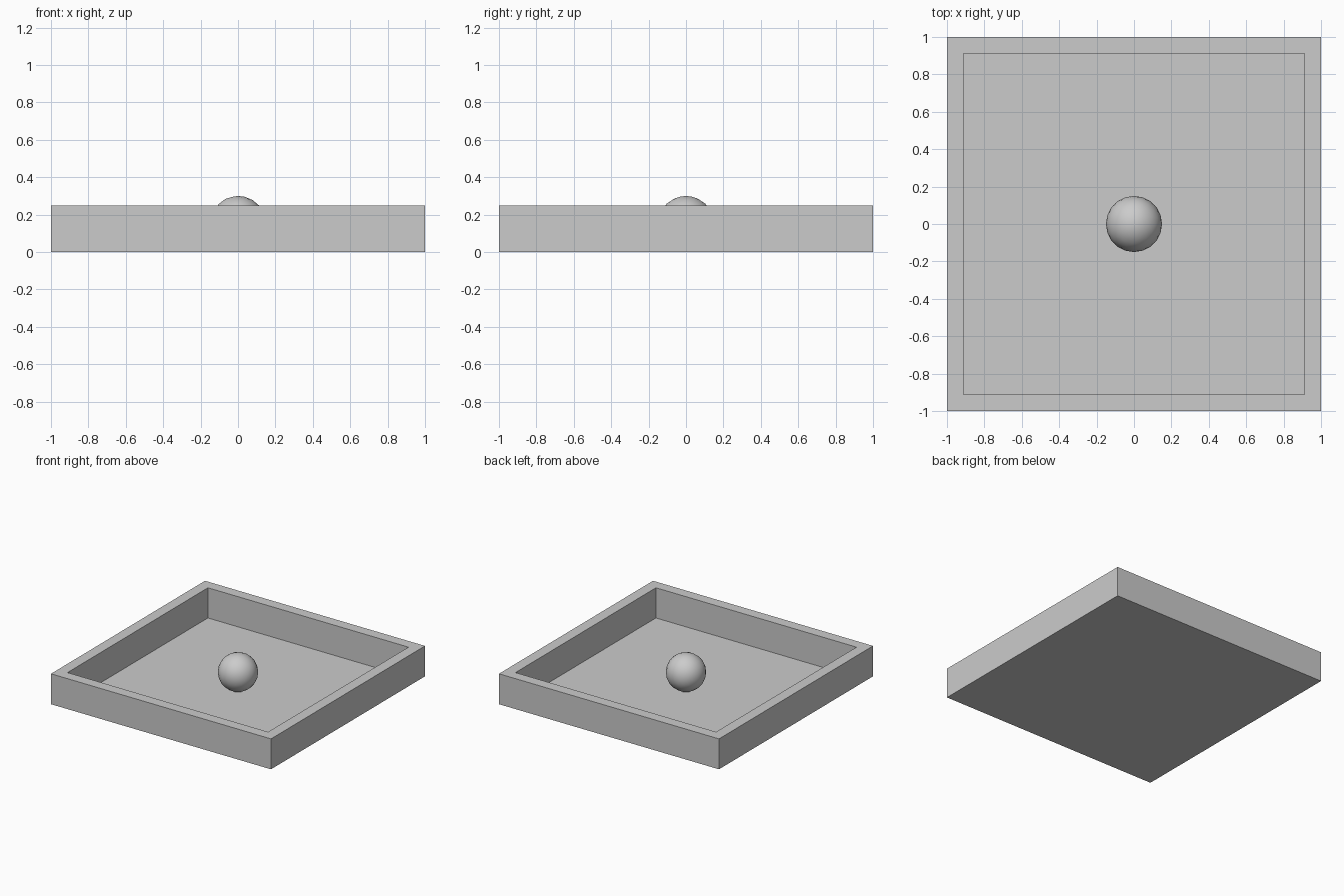
import bpy, bmesh

if "Cube" in bpy.data.objects:
    bpy.data.objects.remove(bpy.data.objects["Cube"])

# Tray: square base whose rim is raised around an inset floor
bm = bmesh.new()
bmesh.ops.create_cube(bm, size=1)
for v in bm.verts:
    v.co = (v.co.x * 2, v.co.y * 2, (v.co.z + 0.5) * 0.25)
top = max(bm.faces, key=lambda f: f.calc_center_median().z)
bmesh.ops.inset_region(bm, faces=[top], thickness=0.125)
floor = bmesh.ops.extrude_discrete_faces(bm, faces=[top])["faces"][0]
for v in floor.verts:
    v.co.z = 0.002
bmesh.ops.recalc_face_normals(bm, faces=bm.faces)
mesh = bpy.data.meshes.new("tray")
bm.to_mesh(mesh)
bm.free()
bpy.context.collection.objects.link(bpy.data.objects.new("tray", mesh))

# Ball resting in the middle of the tray
bpy.ops.mesh.primitive_ico_sphere_add(subdivisions=3, radius=0.15, location=(0, 0, 0.15))
ball = bpy.context.object
ball.name = "ball"
bpy.ops.object.shade_smooth()
